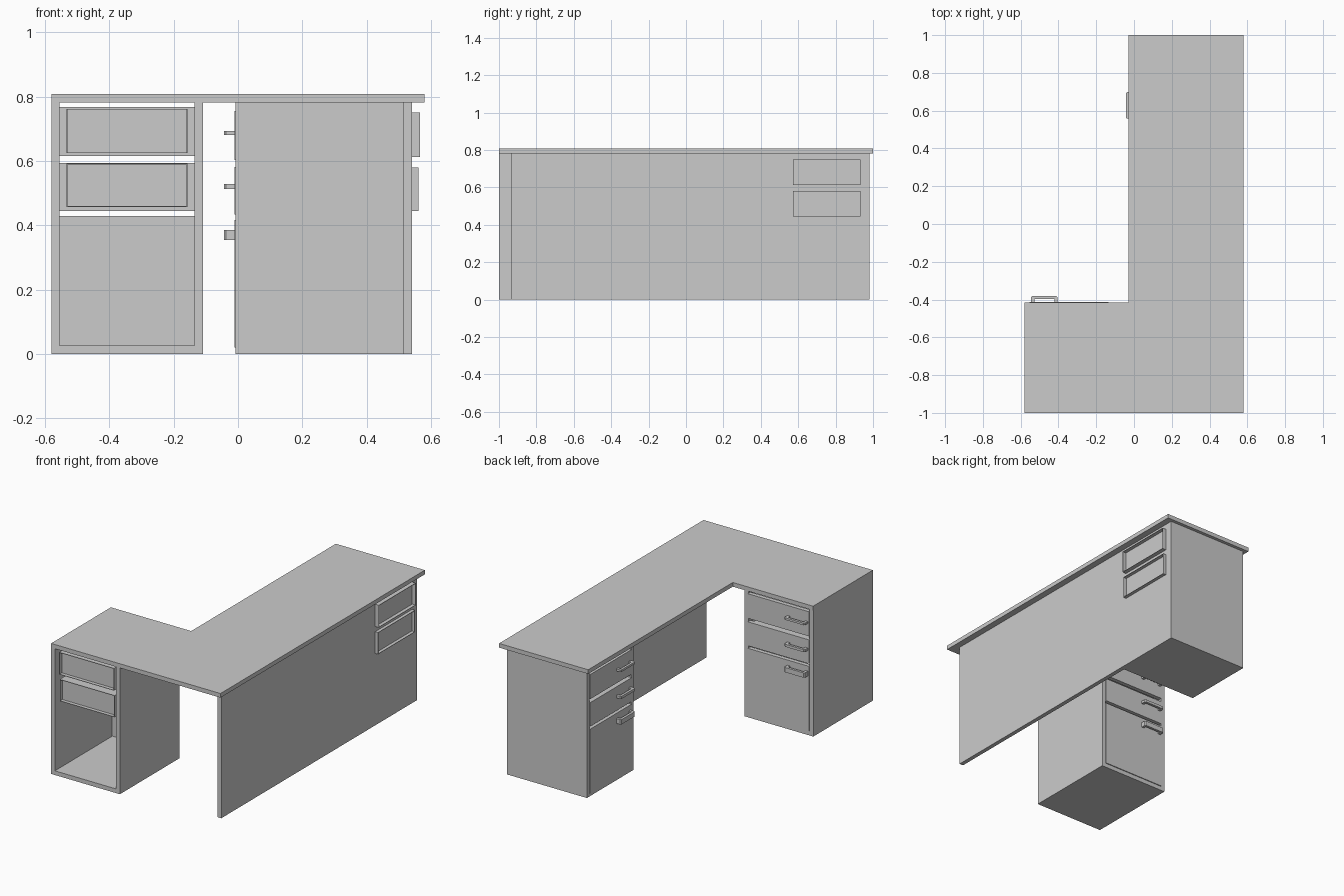
import bpy
import bmesh

if "Cube" in bpy.data.objects:
    bpy.data.objects.remove(bpy.data.objects["Cube"])


def finish(name, bm):
    bmesh.ops.recalc_face_normals(bm, faces=bm.faces)
    mesh = bpy.data.meshes.new(name)
    bm.to_mesh(mesh)
    bm.free()
    obj = bpy.data.objects.new(name, mesh)
    bpy.context.collection.objects.link(obj)
    return obj


def prism(name, outline, height):
    """Extrude an outline of 3D points straight up."""
    bm = bmesh.new()
    face = bm.faces.new([bm.verts.new(p) for p in outline])
    ext = bmesh.ops.extrude_face_region(bm, geom=[face])
    verts = [g for g in ext["geom"] if isinstance(g, bmesh.types.BMVert)]
    bmesh.ops.translate(bm, verts=verts, vec=(0, 0, height))
    return finish(name, bm)


def recess(obj, direction):
    """Sink the end face that looks along direction, leaving a thin rim."""
    bm = bmesh.new()
    bm.from_mesh(obj.data)
    bm.normal_update()
    end = max(bm.faces, key=lambda f: f.normal.dot(direction))
    bmesh.ops.inset_individual(bm, faces=[end], thickness=0.004, depth=0)
    bmesh.ops.inset_individual(bm, faces=[end], thickness=0, depth=-0.022)
    bm.to_mesh(obj.data)
    bm.free()


T = 0.026       # panel thickness
TOP = 0.782     # underside of the desk top


def pedestal(name, place, width, depth, direction, dz):
    """place(u, v) maps width/depth-from-front to x, y."""
    def block(part, u0, u1, v0, v1, z0, z1):
        pts = [(u0, v0), (u1, v0), (u1, v1), (u0, v1)]
        return prism(f"{name}_{part}", [(*place(u, v), z0) for u, v in pts], z1 - z0)

    # Carcass: two sides and a floor
    block("side_near", 0, T, 0, depth, 0, TOP)
    block("side_far", width - T, width, 0, depth, 0, TOP)
    block("floor", T, width - T, 0, depth, 0, T)

    # Drawer fronts
    fronts = [(0.615, 0.767), (0.445, 0.593), (0.027, 0.429)]
    for i, (z0, z1) in enumerate(fronts):
        block(f"drawer_front_{i}", T, width - T, -0.004, 0.022, max(z0 + dz, 0.02), z1 + dz)

    # Drawer boxes with a rimmed back end
    for i, (z0, z1, length) in enumerate([(0.624, 0.762, 0.572), (0.457, 0.592, 0.567)]):
        box = block(f"drawer_box_{i}", 0.048, width - 0.048, 0.02, length, z0 + dz, z1 + dz)
        recess(box, direction)

    # U-shaped handles with chamfered corners
    a, b = 0.035, 0.175
    outline = [(a, 0), (a, -0.030), (a + 0.006, -0.036), (b - 0.006, -0.036), (b, -0.030),
               (b, 0), (b - 0.017, 0), (b - 0.017, -0.021), (a + 0.017, -0.021), (a + 0.017, 0)]
    for i, (z0, z1) in enumerate([(0.692, 0.705), (0.525, 0.541), (0.367, 0.397)]):
        prism(f"{name}_handle_{i}", [(*place(u, v), z0 + dz) for u, v in outline], z1 - z0)


# L-shaped desk top
prism("desk_top", [(x, y, TOP) for x, y in [
    (-0.58, -1), (0.58, -1), (0.58, 1), (-0.03, 1), (-0.03, -0.415), (-0.58, -0.415)]], T)

# Long back panel
prism("back_panel", [(x, y, 0) for x, y in [
    (0.514, -0.935), (0.54, -0.935), (0.54, 0.98), (0.514, 0.98)]], TOP)

# Return pedestal faces +y, main pedestal faces -x
pedestal("return", lambda u, v: (-0.58 + u, -0.417 - v), 0.471, 0.583, (0, -1, 0), 0)
pedestal("main", lambda u, v: (-0.007 + v, 0.523 + u), 0.457, 0.521, (1, 0, 0), -0.012)

for o in bpy.data.objects:
    o.data.update()
